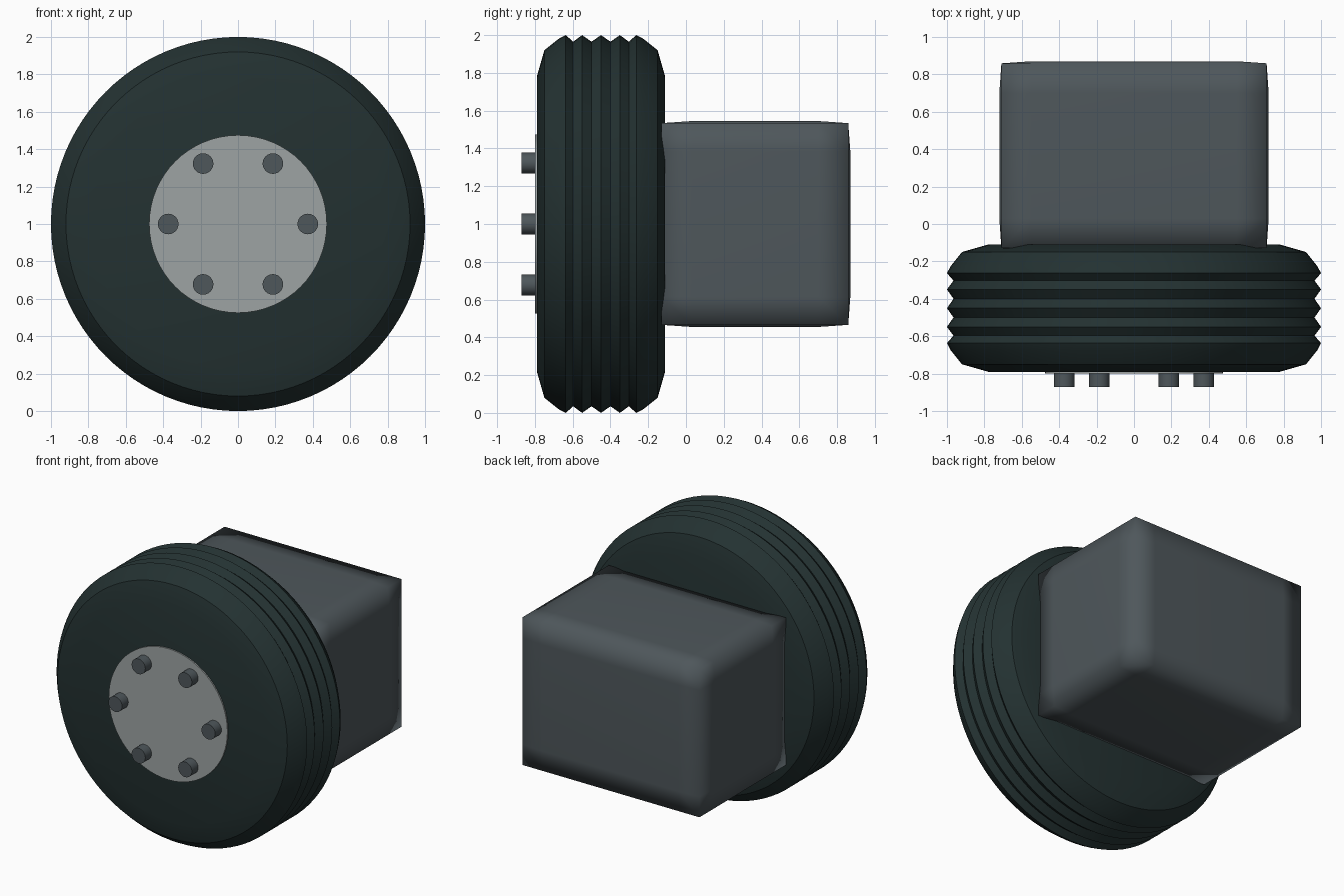
import bpy, bmesh
from math import cos, sin, pi
from mathutils import Matrix, Vector

if "Cube" in bpy.data.objects:
    bpy.data.objects.remove(bpy.data.objects["Cube"])


def material(name, rgb):
    m = bpy.data.materials.new(name)
    m.use_nodes = True
    color = (*rgb, 1)
    m.diffuse_color = color
    m.node_tree.nodes["Principled BSDF"].inputs["Base Color"].default_value = color
    return m


rubber = material("dark rubber", (0.017, 0.031, 0.031))
steel = material("light steel", (0.34, 0.37, 0.37))
iron = material("grey iron", (0.077, 0.095, 0.105))
AXLE = Vector((0, 0, 1))


def finish(name, bm, mat, angle):
    bmesh.ops.recalc_face_normals(bm, faces=bm.faces[:])
    mesh = bpy.data.meshes.new(name)
    bm.to_mesh(mesh)
    bm.free()
    mesh.materials.append(mat)
    ob = bpy.data.objects.new(name, mesh)
    bpy.context.collection.objects.link(ob)
    bpy.ops.object.select_all(action="DESELECT")
    ob.select_set(True)
    bpy.context.view_layer.objects.active = ob
    bpy.ops.object.shade_smooth_by_angle(angle=angle)
    return ob


def lathe(name, profile, mat, center=AXLE, segments=64):
    """Spin (radius, y) points around a line parallel to y, with flat end caps."""
    bm = bmesh.new()
    rings = []
    for r, y in profile:
        angles = [2 * pi * i / segments for i in range(segments)]
        rings.append([bm.verts.new(center + Vector((r * cos(a), y, r * sin(a)))) for a in angles])
    for a, b in zip(rings, rings[1:]):
        for i in range(segments):
            j = (i + 1) % segments
            bm.faces.new((a[i], a[j], b[j], b[i]))
    bm.faces.new(rings[0])
    bm.faces.new(rings[-1])
    return finish(name, bm, mat, pi / 6)


# Tyre: half profile with V grooves, mirrored about its middle plane
MID = -0.45
half = [(0.78, 0.34), (0.92, 0.30), (0.98, 0.225), (1.0, 0.187),
        (0.965, 0.147), (1.0, 0.1), (0.965, 0.05)]
profile = [(r, MID - d) for r, d in half] + [(1.0, MID)]
profile += [(r, MID + d) for r, d in reversed(half)]
lathe("tyre", profile, rubber, segments=96)

# Hub plate and its ring of six bolts
lathe("hub_plate", [(0.475, -0.8), (0.475, -0.78)], steel)
for k in range(6):
    a = k * pi / 3
    spot = AXLE + 0.373 * Vector((cos(a), 0, sin(a)))
    lathe(f"bolt_{k + 1}", [(0.055, -0.872), (0.055, -0.78)], iron, spot, 24)

# Axle block: box with an inset loop near every edge, edges eased slightly inward
size = Vector((0.72, 0.505, 0.545))
inset = Vector((0.17, 0.17, 0.16))
bm = bmesh.new()
bmesh.ops.create_cube(bm, size=2, matrix=Matrix.Diagonal((*size, 1)))
for axis in range(3):
    for side in (-1, 1):
        normal = Vector((0, 0, 0))
        normal[axis] = 1
        bmesh.ops.bisect_plane(bm, geom=bm.verts[:] + bm.edges[:] + bm.faces[:],
                               plane_co=normal * side * (size[axis] - inset[axis]),
                               plane_no=normal)
for v in bm.verts:
    outer = [i for i in range(3) if abs(abs(v.co[i]) - size[i]) < 0.001]
    if len(outer) > 1:
        for i in outer:
            v.co[i] *= 1 - 0.011 / size[i]
    v.co += Vector((0, 0.365, 1))
finish("axle_block", bm, iron, pi)
